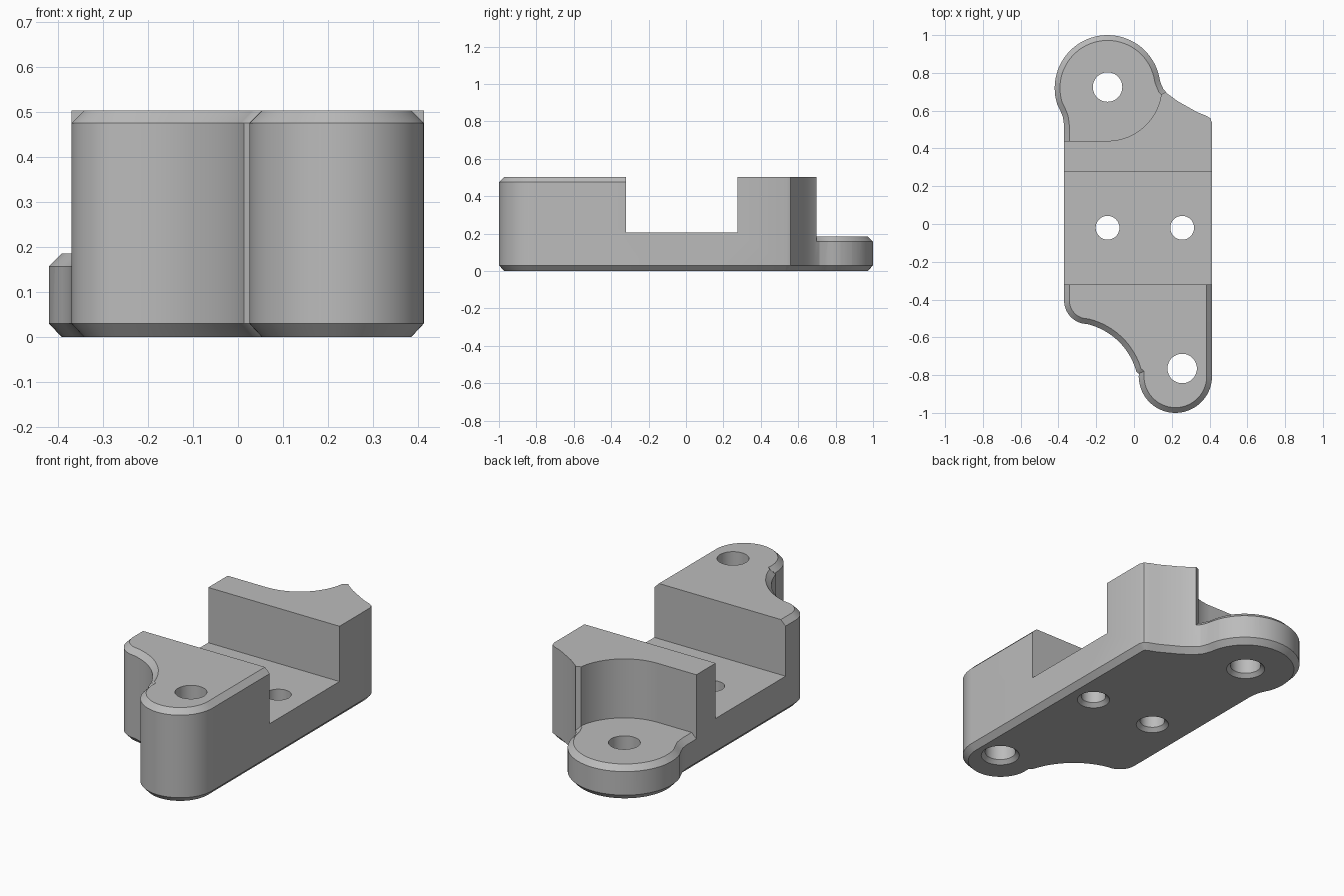
import bpy, bmesh
from math import sin, cos, radians, pi
from mathutils import Vector

cube = bpy.data.objects.get("Cube")
if cube:
    bpy.data.objects.remove(cube)

grey = bpy.data.materials.new("plain grey")
grey.use_nodes = True
colour = (0.5, 0.5, 0.5, 1)
grey.diffuse_color = colour
grey.node_tree.nodes["Principled BSDF"].inputs["Base Color"].default_value = colour


def arc(cx, cy, r, start, end, steps):
    angles = [radians(start + (end - start) * i / steps) for i in range(steps + 1)]
    return [(cx + r * cos(a), cy + r * sin(a)) for a in angles]


def offset(points, d):
    """Move a counter-clockwise outline outward by d (inward if negative)."""
    pts = [Vector(p) for p in points]
    out = []
    for i, p in enumerate(pts):
        a = (p - pts[i - 1]).normalized()
        b = (pts[(i + 1) % len(pts)] - p).normalized()
        t = (a + b).normalized()
        scale = d / max(0.7, t.dot(a))
        out.append((p.x + t.y * scale, p.y - t.x * scale))
    return out


def loft(name, layers):
    """Closed solid through stacked loops given as (points, z)."""
    bm = bmesh.new()
    rings = [[bm.verts.new((x, y, z)) for x, y in pts] for pts, z in layers]
    for low, high in zip(rings, rings[1:]):
        n = len(low)
        for i in range(n):
            j = (i + 1) % n
            bm.faces.new((low[i], low[j], high[j], high[i]))
    bm.faces.new(rings[0][::-1])
    bm.faces.new(rings[-1])
    mesh = bpy.data.meshes.new(name)
    bm.to_mesh(mesh)
    bm.free()
    mesh.materials.append(grey)
    obj = bpy.data.objects.new(name, mesh)
    bpy.context.collection.objects.link(obj)
    return obj


def cut(target, cutter):
    mod = target.modifiers.new("cut", 'BOOLEAN')
    mod.operation = 'DIFFERENCE'
    mod.solver = 'EXACT'
    mod.object = cutter
    bpy.context.view_layer.objects.active = target
    bpy.ops.object.modifier_apply(modifier=mod.name)
    bpy.data.objects.remove(cutter)


# Plan outline, counter-clockwise from the lower right
lug_x, lug_y = -0.14, 0.72
outline = [(0.413, -0.2), (0.413, 0.1), (0.413, 0.535), (0.404, 0.56), (0.38, 0.574),
           (0.335, 0.592), (0.29, 0.617), (0.23, 0.651), (0.177, 0.69),
           (0.155, 0.715), (0.144, 0.74)]
outline += arc(lug_x, lug_y, 0.28, 8, 198, 40)
outline += [(-0.39, 0.6), (-0.376, 0.565), (-0.37, 0.52), (-0.37, 0.1), (-0.37, -0.2)]
outline += arc(-0.245, -0.405, 0.125, 180, 255, 14)
outline += arc(-0.33, -0.875, 0.355, 76, 15, 16)
outline += arc(0.219, -0.806, 0.194, 176, 360, 36)

# Body: chamfered all round below, chamfered above on the front block only
inner = offset(outline, -0.028)
top = [i if o[1] < -0.1 else o for o, i in zip(outline, inner)]
body = loft("mounting_bracket", [(inner, 0), (outline, 0.03), (outline, 0.475), (top, 0.503)])

# Channel across the middle
channel = [(-1, -0.32), (1, -0.32), (1, 0.275), (-1, 0.275)]
cut(body, loft("channel_cutter", [(channel, 0.205), (channel, 1)]))

# Round pocket above the rear lug, leaving a chamfered lug rim
pocket = [(-0.7, 0.44), (lug_x, 0.44)] + arc(lug_x, 0.727, 0.287, -88, -8, 24)
pocket += [(0.172, 0.7), (0.5, 0.95), (0.5, 1.2), (-0.7, 1.2)]
pocket_cutter = loft("pocket_cutter", [(pocket, 0.15), (pocket, 1)])
lug_top = loft("lug_top", [(offset(outline, 0.014), 0.143), (offset(outline, -0.028), 0.185)])
cut(pocket_cutter, lug_top)
cut(body, pocket_cutter)

# Bolt holes, countersunk from below
for x, y, r in [(lug_x, 0.725, 0.078), (0.255, -0.765, 0.078),
                (lug_x, -0.02, 0.063), (0.255, -0.02, 0.063)]:
    wide, bore = [arc(x, y, k, 0, 352.5, 47) for k in (r + 0.03, r)]
    cut(body, loft("hole_cutter", [(wide, -0.01), (bore, 0.02), (bore, 1)]))

# Smooth curved walls, sharp chamfers
bpy.ops.object.select_all(action='DESELECT')
body.select_set(True)
bpy.context.view_layer.objects.active = body
bpy.ops.object.shade_smooth_by_angle(angle=radians(30))
